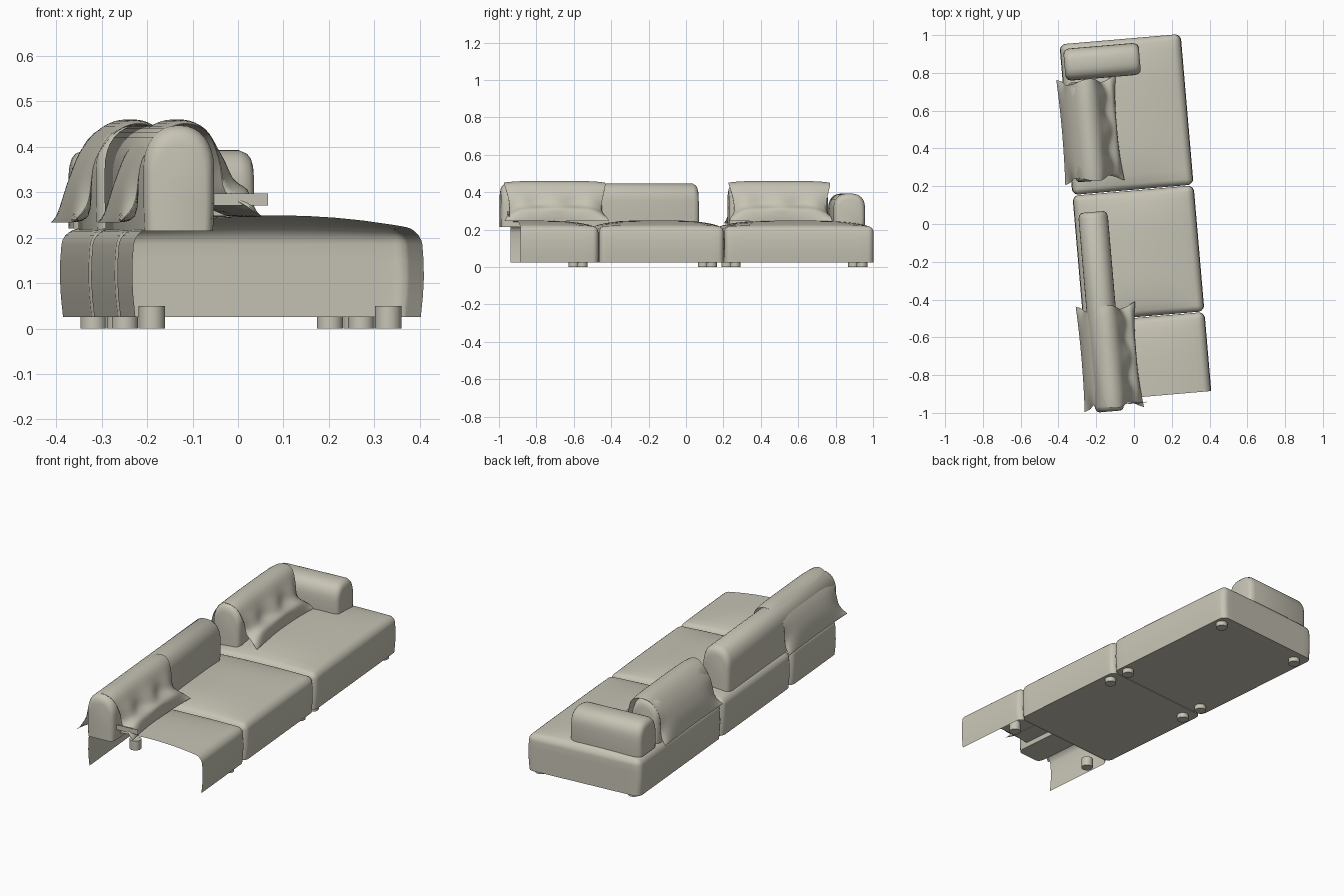
import bpy, bmesh, math
from mathutils import Matrix, Vector

if "Cube" in bpy.data.objects:
    bpy.data.objects.remove(bpy.data.objects["Cube"])

TURN = Matrix.Rotation(math.radians(4.9), 4, 'Z')   # whole sofa sits slightly turned

fabric = bpy.data.materials.new("warm beige fabric")
fabric.diffuse_color = (0.57, 0.55, 0.46, 1)
fabric.use_nodes = True
fabric.node_tree.nodes["Principled BSDF"].inputs["Base Color"].default_value = fabric.diffuse_color


def finish(bm, name, angle=40, local=Matrix()):
    mesh = bpy.data.meshes.new(name)
    bm.to_mesh(mesh)
    bm.free()
    obj = bpy.data.objects.new(name, mesh)
    bpy.context.collection.objects.link(obj)
    mesh.materials.append(fabric)
    obj.matrix_world = TURN @ local
    bpy.ops.object.select_all(action='DESELECT')
    obj.select_set(True)
    bpy.context.view_layer.objects.active = obj
    bpy.ops.object.shade_smooth_by_angle(angle=math.radians(angle))
    return obj


def cut(bm, co, no, clear=False):
    geom = bm.verts[:] + bm.edges[:] + bm.faces[:]
    bmesh.ops.bisect_plane(bm, geom=geom, plane_co=co, plane_no=no, clear_outer=clear)


def seat(name, y0, y1, open_at=None):
    """Rounded seat block with a crowned top; open_at makes a bottomless cut shell."""
    x0, x1, z0, z1 = -0.305, 0.325, 0.025, 0.217
    cx, cy, hx, hy = (x0 + x1) / 2, (y0 + y1) / 2, (x1 - x0) / 2, (y1 - y0) / 2
    bm = bmesh.new()
    bmesh.ops.create_cube(bm, size=1, matrix=Matrix.Translation((cx, cy, (z0 + z1) / 2))
                          @ Matrix.Diagonal((2 * hx, 2 * hy, z1 - z0, 1)))
    edges = [e for e in bm.edges if max(v.co.z for v in e.verts) > z0 + 0.01]
    bmesh.ops.bevel(bm, geom=edges, offset=0.032, segments=5, profile=0.5, affect='EDGES')
    for i in range(1, 10):
        t = -1 + i / 5
        cut(bm, (cx + t * hx, 0, 0), (1, 0, 0))
        cut(bm, (0, cy + t * hy, 0), (0, 1, 0))
    for z in (0.07, 0.11, 0.15):
        cut(bm, (0, 0, z), (0, 0, 1))
    for v in bm.verts:
        fx, fy = (v.co.x - cx) / hx, (v.co.y - cy) / hy
        k = max(0, (v.co.z - 0.15) / (z1 - 0.15))
        puff = max(0, 1 - fx * fx) * max(0, 1 - fy ** 4)
        s = math.sin(math.pi * (v.co.z - z0) / (z1 - z0))
        v.co.x += 0.007 * s * fx
        v.co.z += 0.032 * k * puff
    if open_at is not None:
        bm.normal_update()
        low = [f for f in bm.faces if f.normal.z < -0.9]
        bmesh.ops.delete(bm, geom=low, context='FACES')
        cut(bm, (0, open_at, 0), (0, -1, 0), True)
    return finish(bm, name)


def bolster(name, half, zb, zs, zt, length, local, power=1.0):
    """Dome-section bolster along local y, with softly rounded ends."""
    prof = [(half * 0.97, zb), (half, (zb + zs) / 2)]
    for i in range(17):
        a = math.pi * i / 16
        c, s = math.cos(a), math.sin(a)
        prof.append((half * math.copysign(abs(c) ** power, c), zs + (zt - zs) * s ** power))
    prof += [(-half, (zb + zs) / 2), (-half * 0.97, zb)]
    h = length / 2
    ends = [(h, 0.72), (h - 0.004, 0.84), (h - 0.012, 0.93), (h - 0.03, 1.0)]
    rings = [(-y, s) for y, s in ends] + [(0, 1.0)] + ends[::-1]
    bm = bmesh.new()
    rows = [[bm.verts.new((x * s, y, zb + (z - zb) * (0.35 + 0.65 * s))) for x, z in prof]
            for y, s in rings]
    n = len(prof)
    for a, b in zip(rows, rows[1:]):
        for i in range(n):
            j = (i + 1) % n
            bm.faces.new((a[i], a[j], b[j], b[i]))
    bm.faces.new(rows[0])
    bm.faces.new(rows[-1][::-1])
    bmesh.ops.recalc_face_normals(bm, faces=bm.faces[:])
    return finish(bm, name, local=local)


# Cross-sections (x, z) of the pillow draped over a bolster, back to front
OUTER = [(-.345, .235), (-.325, .31), (-.292, .385), (-.245, .44), (-.195, .46),
         (-.148, .44), (-.112, .385), (-.085, .335), (-.048, .305), (-.03, .25)]
INNER = [(-.345, .233), (-.298, .25), (-.292, .36), (-.25, .425), (-.2, .444),
         (-.15, .425), (-.13, .36), (-.125, .28), (-.08, .25), (-.03, .245)]


def sample(pts, t):
    """Smooth interpolation through the points, t in 0..1."""
    f = t * (len(pts) - 1)
    i = min(int(f), len(pts) - 2)
    p = [Vector(pts[min(max(k, 0), len(pts) - 1)]) for k in (i - 1, i, i + 1, i + 2)]
    u = f - i
    return 0.5 * (2 * p[1] + (p[2] - p[0]) * u + (2 * p[0] - 5 * p[1] + 4 * p[2] - p[3]) * u * u
                  + (3 * p[1] - p[0] - 3 * p[2] + p[3]) * u ** 3)


def pillow(name, y_mid, half):
    nu, nv = 40, 32
    bm = bmesh.new()
    sheets = []
    for side in (1, 0):
        grid = []
        for i in range(nu + 1):
            t = i / nu
            o, n = sample(OUTER, t), sample(INNER, t)
            row = []
            for j in range(nv + 1):
                w = -1 + 2 * j / nv
                fill = (1 - abs(w) ** 5) if side else 0.0
                p = n.lerp(o, 0.45 + 0.55 * fill) if side else n.lerp(o, 0.4 * abs(w) ** 5)
                # tufted dimples on the front, sagging hems, pinched corners
                front = math.exp(-((t - 0.76) / 0.1) ** 2)
                hem = max(0, abs(t - 0.5) * 2 - 0.75) / 0.25
                x = p.x + side * 0.011 * front * math.cos(w * 7.5) * (1 - w ** 4)
                x -= (hem * 0.018 * (1 - w * w)) * (1 if t > 0.5 else -0.4)
                waist = 1 - 0.09 * math.sin(math.pi * t * 2) ** 2 + 0.03 * hem
                row.append(bm.verts.new((x, y_mid + half * w * waist, p.y)))
            grid.append(row)
        sheets.append(grid)
    for g in sheets:
        for i in range(nu):
            for j in range(nv):
                bm.faces.new((g[i][j], g[i + 1][j], g[i + 1][j + 1], g[i][j + 1]))
    a, b = sheets
    rim = ([(i, 0) for i in range(nu)] + [(nu, j) for j in range(nv)]
           + [(i, nv) for i in range(nu, 0, -1)] + [(0, j) for j in range(nv, 0, -1)])
    for (i, j), (k, l) in zip(rim, rim[1:] + rim[:1]):
        bm.faces.new((a[i][j], a[k][l], b[k][l], b[i][j]))
    bmesh.ops.recalc_face_normals(bm, faces=bm.faces[:])
    return finish(bm, name, 60)


# Seat blocks: two closed, one open shell at the near end
seat("far_seat", 0.181, 0.981)
seat("middle_seat", -0.492, 0.177)
seat("near_seat_shell", -1.25, -0.496, open_at=-0.916)

# Back bolsters and far armrest
T = Matrix.Translation
bolster("far_back_bolster", 0.078, 0.215, 0.35, 0.445, 0.53, T((-0.212, 0.51, 0)))
bolster("near_back_bolster", 0.078, 0.215, 0.35, 0.447, 1.06, T((-0.212, -0.448, 0)), 0.9)
bolster("armrest", 0.085, 0.22, 0.30, 0.393, 0.40,
        T((-0.095, 0.87, 0)) @ Matrix.Rotation(math.pi / 2, 4, 'Z'), 0.75)

# Draped pillows
pillow("far_pillow", 0.515, 0.272)
pillow("near_pillow", -0.69, 0.272)

# Thin strip at the unfinished near end
bm = bmesh.new()
bmesh.ops.create_cube(bm, size=1, matrix=T((-0.075, -0.945, 0.284)) @ Matrix.Diagonal((0.12, 0.004, 0.026, 1)))
finish(bm, "end_strip")

# Round feet in pairs
for row, (y, top) in enumerate([(-0.581, 0.05), (0.113, 0.026), (0.24, 0.026), (0.92, 0.026)]):
    for side, x in (("back", -0.24), ("front", 0.282)):
        bm = bmesh.new()
        bmesh.ops.create_cone(bm, cap_ends=True, segments=24, radius1=0.029, radius2=0.029,
                              depth=top, matrix=T((x, y, top / 2)))
        finish(bm, f"{side}_foot_{row + 1}")
